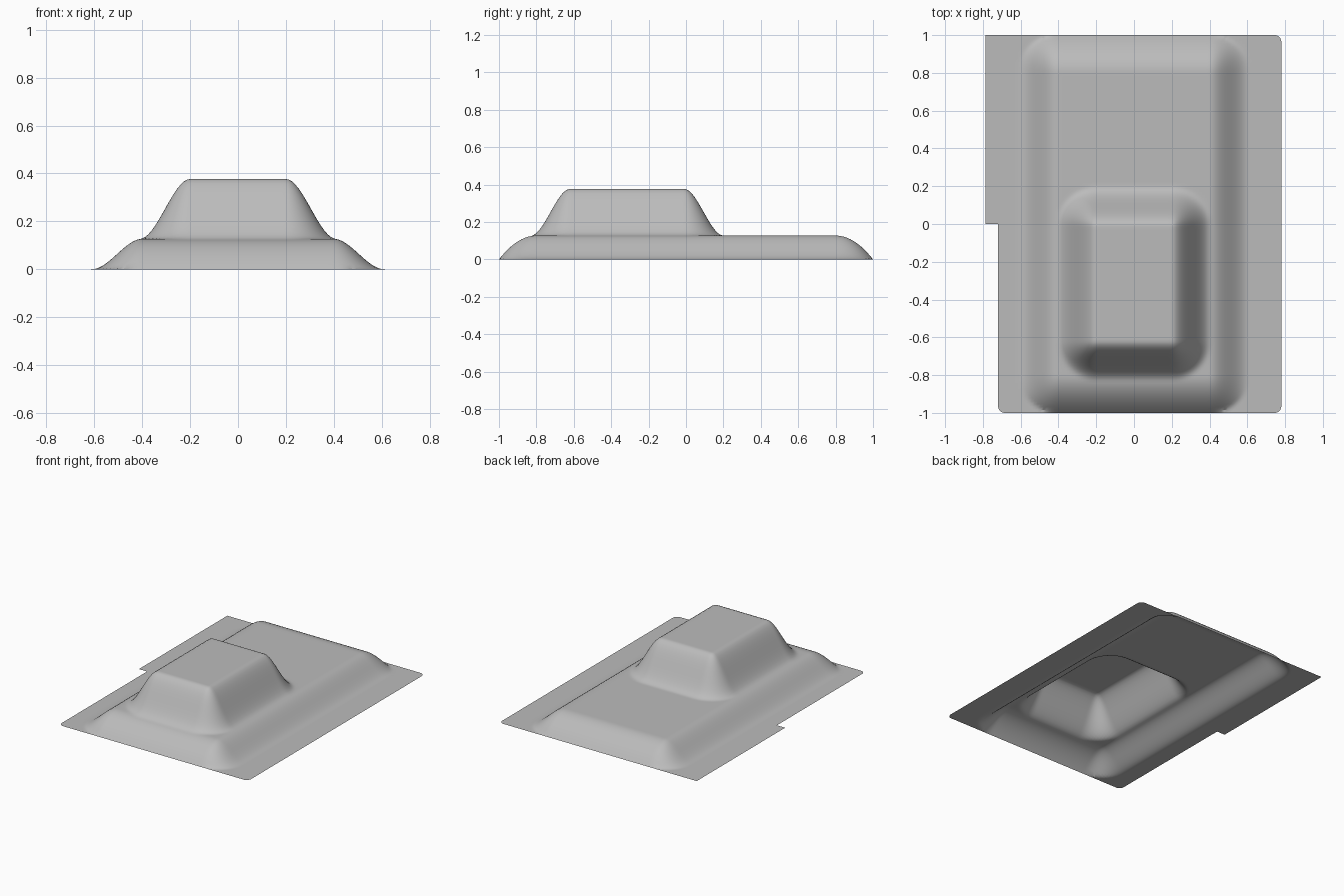
import bpy
import bmesh
from math import hypot

cube = bpy.data.objects.get("Cube")
if cube:
    bpy.data.objects.remove(cube, do_unlink=True)

LEFT, RIGHT, NOTCH, END = -0.785, 0.78, -0.72, 1.0
CORNER = 0.035
COLS, ROWS = 100, 128


def smooth_fall(t):
    return 1 - t * t * (3 - 2 * t)


def round_fall(t):
    return 1 - t * t


def raised_panel(x, y, half_x, half_y, run_x, run_y, end_fall):
    """1 on the flat top, easing to 0 outside; end_fall shapes the y ends."""
    tx = max(abs(x) - half_x, 0) / run_x
    ty = max(abs(y) - half_y, 0) / run_y
    t = min(hypot(tx, ty), 1)
    if t == 0:
        return 1
    w = ty * ty / (tx * tx + ty * ty)
    return (1 - w) * smooth_fall(t) + w * end_fall(t)


def height(x, y):
    base = raised_panel(x, y, 0.40, 0.80, 0.21, 0.20, round_fall)
    dome = raised_panel(x, y + 0.315, 0.20, 0.305, 0.21, 0.21, smooth_fall)
    return 0.127 * base + 0.25 * dome


def round_corner(x, y, sx, sy, edge):
    """Pull points of an outer corner onto a small arc."""
    cx, cy = edge - sx * CORNER, sy * (END - CORNER)
    dx, dy = x - cx, y - cy
    r = hypot(dx, dy)
    if dx * sx > 0 and dy * sy > 0 and r > CORNER:
        return cx + dx * CORNER / r, cy + dy * CORNER / r
    return x, y


# Pressed sheet: one skin with a stepped rise and a side notch
xs = [LEFT] + [NOTCH + (RIGHT - NOTCH) * i / COLS for i in range(COLS + 1)]
ys = [-END + 2 * END * j / ROWS for j in range(ROWS + 1)]
bm = bmesh.new()
grid = [[bm.verts.new((x, y, height(x, y))) for x in xs] for y in ys]
for j in range(ROWS):
    for i in range(len(xs) - 1):
        if i == 0 and j < ROWS // 2:
            continue  # notch in the front half of the right-hand flange
        bm.faces.new((grid[j][i], grid[j][i + 1], grid[j + 1][i + 1], grid[j + 1][i]))
bmesh.ops.delete(bm, geom=[v for v in bm.verts if not v.link_faces], context='VERTS')

# Rounded sheet corners, the notched back corner stays square
for v in bm.verts:
    for sx, sy, edge in ((1, 1, RIGHT), (1, -1, RIGHT), (-1, -1, NOTCH)):
        v.co.x, v.co.y = round_corner(v.co.x, v.co.y, sx, sy, edge)

mesh = bpy.data.meshes.new("pressed_sheet")
bm.to_mesh(mesh)
bm.free()
sheet = bpy.data.objects.new("pressed_sheet", mesh)
bpy.context.collection.objects.link(sheet)

# Plain grey
grey = bpy.data.materials.new("plain_grey")
grey.use_nodes = True
colour = (0.5, 0.5, 0.5, 1)
grey.diffuse_color = colour
grey.node_tree.nodes["Principled BSDF"].inputs["Base Color"].default_value = colour
mesh.materials.append(grey)

bpy.context.view_layer.objects.active = sheet
sheet.select_set(True)
bpy.ops.object.shade_smooth_by_angle()
